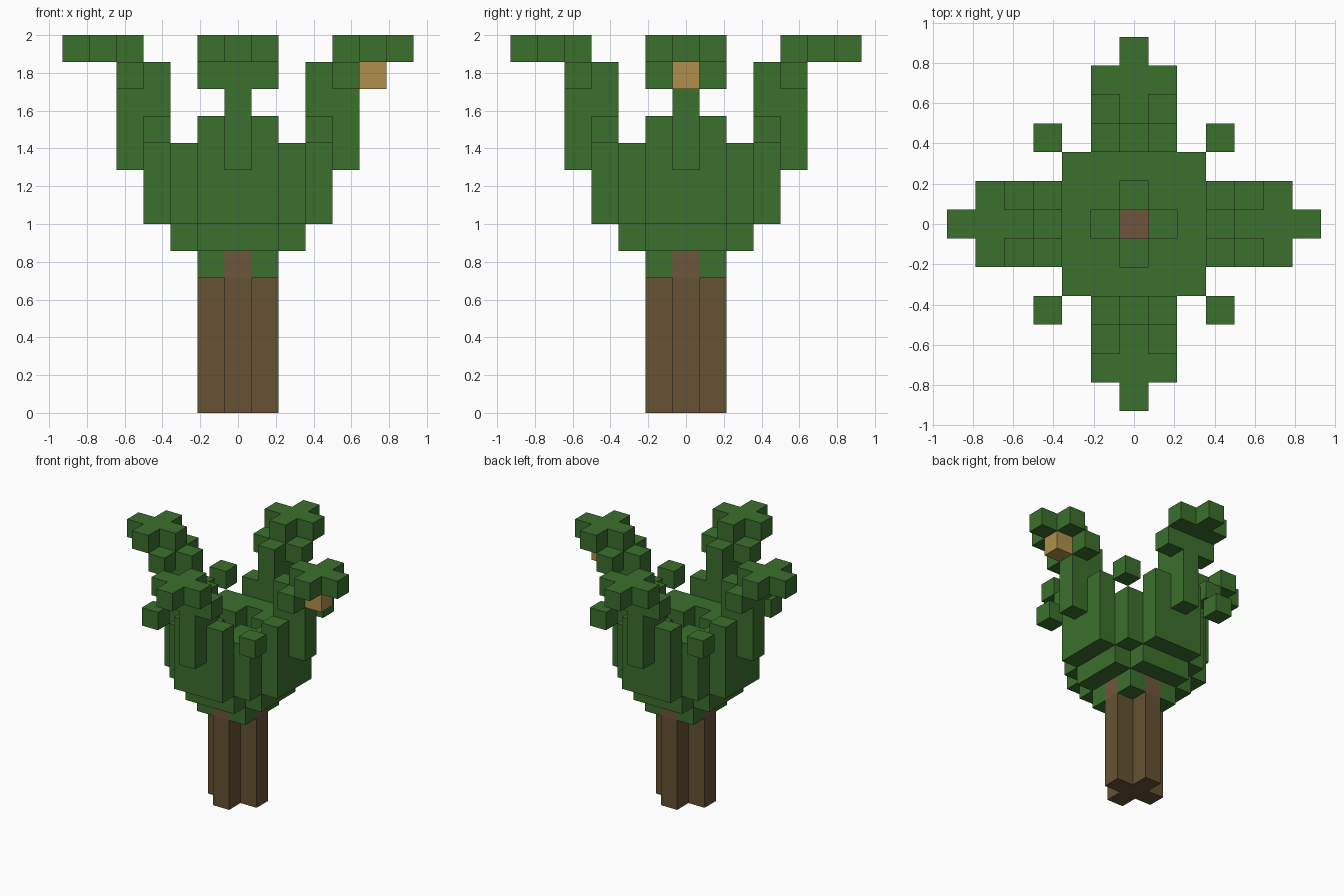
import bpy
import bmesh
from math import pi
from mathutils import Matrix, Vector

cube = bpy.data.objects.get("Cube")
if cube:
    bpy.data.objects.remove(cube, do_unlink=True)

UNIT = 2 / 14  # edge of one block


def material(name, color):
    mat = bpy.data.materials.new(name)
    mat.use_nodes = True
    mat.diffuse_color = (*color, 1)
    mat.node_tree.nodes["Principled BSDF"].inputs["Base Color"].default_value = (*color, 1)
    return mat


green = material("leaf green", (0.044, 0.162, 0.026))
brown = material("bark brown", (0.130, 0.084, 0.034))
light_brown = material("upper bark brown", (0.156, 0.091, 0.044))
tan = material("fruit tan", (0.434, 0.275, 0.070))


def box(xs, ys, zs):
    """All block cells in inclusive ranges."""
    return {(x, y, z) for x in range(xs[0], xs[1] + 1)
            for y in range(ys[0], ys[1] + 1) for z in range(zs[0], zs[1] + 1)}


def plus(cx, cy, zs):
    return box((cx - 1, cx + 1), (cy, cy), zs) | box((cx, cx), (cy - 1, cy + 1), zs)


def blocks(name, cells, mat, turn=0):
    """Skin a set of cells with only its outer faces, merging flat areas."""
    bm = bmesh.new()
    for cell in cells:
        for axis in range(3):
            for sign in (-1, 1):
                n = Vector((0, 0, 0))
                n[axis] = sign
                if tuple(int(c + d) for c, d in zip(cell, n)) in cells:
                    continue
                u = Vector((0, 0, 0))
                u[(axis + 1) % 3] = 0.5
                v = n.cross(u)
                mid = Vector(cell) + Vector((0, 0, 0.5)) + n * 0.5
                corners = (mid - u - v, mid + u - v, mid + u + v, mid - u + v)
                bm.faces.new([bm.verts.new(p * UNIT) for p in corners])
    bmesh.ops.remove_doubles(bm, verts=bm.verts, dist=0.001)
    bmesh.ops.dissolve_limit(bm, angle_limit=0.01, verts=bm.verts, edges=bm.edges)
    bm.transform(Matrix.Rotation(turn * pi / 2, 4, "Z"))
    mesh = bpy.data.meshes.new(name)
    bm.to_mesh(mesh)
    bm.free()
    mesh.materials.append(mat)
    obj = bpy.data.objects.new(name, mesh)
    bpy.context.collection.objects.link(obj)
    return obj


# Trunk with a cross-shaped section
blocks("trunk", plus(0, 0, (0, 4)), brown)
blocks("trunk_top", plus(0, 0, (5, 5)), light_brown)

# Crown widening in steps, with a cross-shaped well in the middle
crown = {c for c in box((-1, 1), (-1, 1), (5, 5)) if c[0] and c[1]}
crown |= {c for c in box((-2, 2), (-2, 2), (6, 6)) if abs(c[0]) + abs(c[1]) < 4}
crown |= {c for c in box((-3, 3), (-3, 3), (7, 9)) if abs(c[0]) + abs(c[1]) < 5}
crown -= plus(0, 0, (7, 9)) | {(0, 0, 6)}
blocks("crown", crown, green)

# Four branches rising from the crown, each ending in a frond
branch = box((3, 3), (-1, 1), (10, 10)) | box((3, 3), (0, 0), (10, 12))
branch |= box((4, 4), (0, 0), (9, 12)) | box((4, 4), (-1, 1), (12, 12))
branch |= plus(5, 0, (13, 13))
for turn in range(4):
    blocks(f"branch_{turn + 1}", branch, green, turn)
    blocks(f"leaf_block_{turn + 1}", {(3, 3, 10)}, green, turn)

# Single fruit hanging under the left frond
blocks("fruit", {(5, 0, 12)}, tan)
